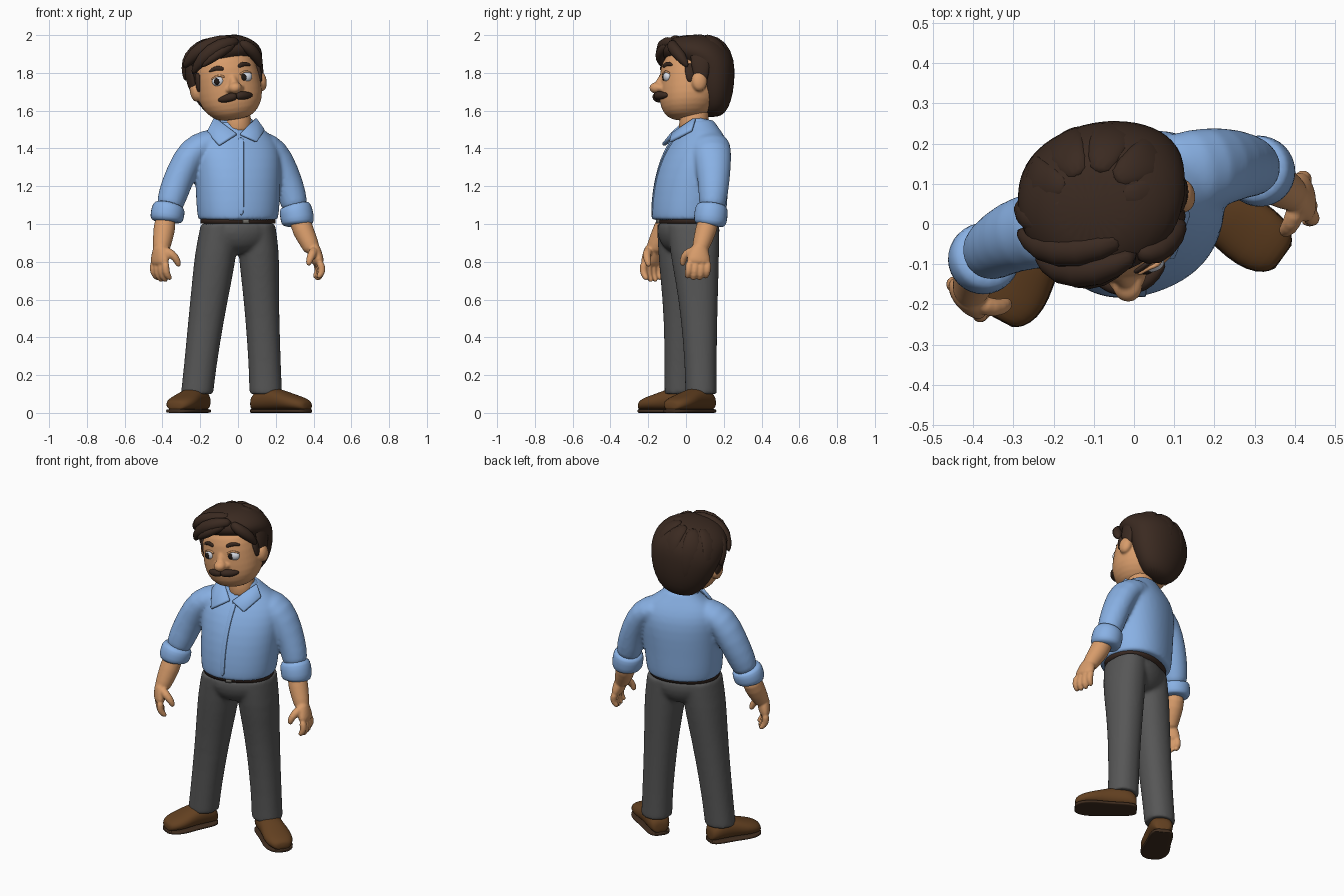
import bpy, bmesh, math
from mathutils import Vector, Matrix
from mathutils.bvhtree import BVHTree

if "Cube" in bpy.data.objects:
    bpy.data.objects.remove(bpy.data.objects["Cube"])


def colour(name, r, g, b):
    m = bpy.data.materials.new(name)
    m.diffuse_color = (r, g, b, 1)
    m.use_nodes = True
    m.node_tree.nodes["Principled BSDF"].inputs["Base Color"].default_value = m.diffuse_color
    return m


SKIN = colour("skin", 0.68, 0.33, 0.145)
SHIRT = colour("blue_cloth", 0.25, 0.44, 0.78)
PANTS = colour("grey_cloth", 0.095, 0.095, 0.095)
SHOE = colour("brown_leather", 0.125, 0.052, 0.015)
SOLE = colour("dark_sole", 0.052, 0.027, 0.014)
HAIR = colour("dark_hair", 0.043, 0.023, 0.015)
BELT = colour("belt_leather", 0.04, 0.022, 0.016)
WHITE = colour("eye_white", 0.72, 0.75, 0.82)
PUPIL = colour("pupil", 0.015, 0.01, 0.008)
METAL = colour("buckle_metal", 0.2, 0.19, 0.17)


def finish(name, bm, mat, M=None, sub=0):
    bmesh.ops.recalc_face_normals(bm, faces=bm.faces)
    me = bpy.data.meshes.new(name)
    bm.to_mesh(me)
    bm.free()
    me.materials.append(mat)
    for f in me.polygons:
        f.use_smooth = True
    ob = bpy.data.objects.new(name, me)
    bpy.context.collection.objects.link(ob)
    if M is not None:
        ob.matrix_world = M
    if sub:
        s = ob.modifiers.new("smooth", 'SUBSURF')
        s.levels = s.render_levels = sub
    return ob


def loft(name, rings, mat, side=(1, 0, 0), axis=None, p=2.0, n=16, crisp=False, M=None):
    """Skin through rings (x, y, z, r_side, r_other); axis fixes the ring normal."""
    bm = bmesh.new()
    pts = [Vector(r[:3]) for r in rings]
    loops = []
    for i, r in enumerate(rings):
        t = Vector(axis) if axis else pts[min(i + 1, len(pts) - 1)] - pts[max(i - 1, 0)]
        t.normalize()
        v = t.cross(Vector(side)).normalized()
        u = v.cross(t)
        loop = []
        for k in range(n):
            a = 2 * math.pi * k / n
            c, s = math.cos(a), math.sin(a)
            c = math.copysign(abs(c) ** (2 / p), c)
            s = math.copysign(abs(s) ** (2 / p), s)
            loop.append(bm.verts.new(pts[i] + u * (c * r[3]) + v * (s * r[-1])))
        loops.append(loop)
    for a, b in zip(loops, loops[1:]):
        for k in range(n):
            j = (k + 1) % n
            bm.faces.new((a[k], a[j], b[j], b[k]))
    caps = [bm.faces.new(loops[0]), bm.faces.new(loops[-1])]
    if crisp:
        cr = bm.edges.layers.float.new("crease_edge")
        for f in caps:
            for e in f.edges:
                e[cr] = 1.0
    return finish(name, bm, mat, M, 1)


def blob(name, c, r, mat, M=None):
    bm = bmesh.new()
    bmesh.ops.create_uvsphere(bm, u_segments=20, v_segments=12, radius=1)
    bmesh.ops.transform(bm, matrix=Matrix.Translation(c) @ Matrix.Diagonal((*r, 1)), verts=bm.verts)
    return finish(name, bm, mat, M)


def fuse(name, obs, mat, voxel, rounds):
    """Merge overlapping parts into one continuous skin."""
    bpy.context.view_layer.update()
    dg = bpy.context.evaluated_depsgraph_get()
    bm = bmesh.new()
    for ob in obs:
        me = bpy.data.meshes.new_from_object(ob.evaluated_get(dg), depsgraph=dg)
        me.transform(ob.matrix_world)
        bm.from_mesh(me)
    for ob in obs:
        bpy.data.objects.remove(ob)
    ob = finish(name, bm, mat)
    r = ob.modifiers.new("merge", 'REMESH')
    r.mode, r.voxel_size, r.use_smooth_shade = 'VOXEL', voxel, True
    s = ob.modifiers.new("blend", 'SMOOTH')
    s.factor, s.iterations = .5, rounds
    return ob


def surface(ob):
    """Return a function giving the front y of an object at x, z."""
    bpy.context.view_layer.update()
    tree = BVHTree.FromObject(ob, bpy.context.evaluated_depsgraph_get())

    def front(x, z):
        hit = tree.ray_cast(Vector((x, -1, z)), Vector((0, 1, 0)))[0]
        return hit.y if hit else -0.15
    return front


UP = (0, 0, 1)
YAW = math.radians(20)
ACROSS = (math.cos(YAW), math.sin(YAW), 0)

# Trousers: pelvis and two legs
parts = [loft("trouser_seat", [(-.01, .01, .84, .06, .08), (0, .01, .88, .15, .135),
         (0, .01, .95, .2, .16), (0, .01, 1.04, .197, .157)], PANTS, ACROSS, UP, 2.2, 24)]
legs = {"left": [(.147, .08, .1, .088, .085), (.142, .078, .25, .086, .085), (.129, .07, .5, .091, .097),
                 (.118, .058, .7, .1, .115), (.11, .045, .85, .111, .132), (.098, .04, 1.0, .1, .14)],
        "right": [(-.217, -.03, .1, .087, .085), (-.2, -.028, .25, .087, .087), (-.168, -.022, .5, .096, .096),
                  (-.138, -.02, .7, .106, .115), (-.117, -.018, .85, .113, .132), (-.098, -.015, 1.0, .1, .14)]}
for s, rings in legs.items():
    parts.append(loft(s + "_trouser_leg", rings, PANTS, (1, 0, 0), UP, 2.2, 20, True))
fuse("trousers", parts, PANTS, .01, 10)

# Belt and buckle
loft("belt", [(0, .01, 1.003, .202, .161), (0, .01, 1.04, .202, .161)], BELT, ACROSS, UP, 2.2, 24, True)
loft("buckle", [(.04, -.149, 1.003, .018, .006), (.04, -.149, 1.026, .018, .006)], METAL, ACROSS, UP, 5, 16, True)

# Shirt: body and sleeves flowing into each other
parts = [loft("shirt_body", [
    (0, .012, 1.022, .21, .188), (0, .014, 1.06, .219, .196), (0, .022, 1.18, .226, .193),
    (0, .04, 1.3, .232, .184), (-.005, .06, 1.4, .235, .16), (-.01, .068, 1.465, .2, .124),
    (-.01, .07, 1.515, .13, .092), (-.01, .065, 1.55, .09, .077)], SHIRT, ACROSS, UP, 2.2, 28, True)]
sleeves = {"right": [(-.08, .035, 1.44, .08, .07), (-.16, .01, 1.43, .095, .075), (-.24, -.015, 1.39, .1, .085),
                     (-.303, -.03, 1.27, .092, .083), (-.348, -.06, 1.15, .08), (-.372, -.08, 1.06, .07)],
           "left": [(.05, .095, 1.43, .1, .07), (.12, .125, 1.425, .11, .075), (.19, .14, 1.39, .105, .083),
                    (.25, .147, 1.27, .092, .078), (.288, .145, 1.15, .078), (.308, .135, 1.06, .07)]}
for s, rings in sleeves.items():
    parts.append(loft(s + "_sleeve", rings, SHIRT, (0, -1, 0)))
shirt = fuse("shirt", parts, SHIRT, .01, 8)
front = surface(shirt)
loft("shirt_placket", [(.015, front(.015, z), z, .016, .005)
     for z in (1.04, 1.12, 1.2, 1.28, 1.36, 1.42, 1.46)], SHIRT, (1, 0, 0), None, 4)

# Collar: back band and two pointed flaps
loft("collar_band", [(-.01, .07, 1.49, .125, .1), (-.012, .065, 1.535, .1, .088),
     (-.015, .075, 1.57, .092, .075)], SHIRT, ACROSS, (0, .25, 1), 2, 20)
flaps = {"right": [(-.125, .02, 1.565), (-.005, -.075, 1.475), (-.1, -.125, 1.415), (-.165, -.02, 1.485)],
         "left": [(.095, .05, 1.56), (.01, -.075, 1.475), (.1, -.085, 1.435), (.14, .03, 1.495)]}
for s, q in flaps.items():
    bm = bmesh.new()
    bm.faces.new([bm.verts.new(c) for c in q])
    ob = finish(s + "_collar_flap", bm, SHIRT)
    so = ob.modifiers.new("thickness", 'SOLIDIFY')
    so.thickness, so.offset = .02, 0
    ob.modifiers.new("soften", 'BEVEL').width = .006

# Rolled cuffs
cuffs = {"right": [(-.362, -.075, 1.105, .074), (-.366, -.08, 1.09, .09), (-.376, -.088, 1.04, .092),
                   (-.38, -.093, 1.015, .085), (-.38, -.093, 1.01, .055)],
         "left": [(.298, .138, 1.105, .074), (.302, .136, 1.09, .088), (.315, .13, 1.03, .092),
                  (.318, .127, .995, .085), (.318, .126, .99, .055)]}
for s, rings in cuffs.items():
    loft(s + "_rolled_cuff", rings, SHIRT, (0, -1, 0))


# Forearm with hand: palm, four curled fingers, thumb
def arm(s, forearm, wrist, w, inward, down):
    wrist, w, inward, down = Vector(wrist), Vector(w).normalized(), Vector(inward).normalized(), Vector(down).normalized()
    obs = [loft("forearm", forearm, SKIN, (0, -1, 0))]
    obs.append(loft("palm", [(*(wrist + down * d), a, b) for d, a, b in
                    ((-.02, .04, .036), (.03, .056, .036), (.07, .067, .034), (.1, .06, .026))], SKIN, w))
    for i in range(4):
        base = wrist + down * .075 + w * (i - 1.5) * .033
        k = .01 if i in (1, 2) else 0
        path = [base, base + down * .04, base + down * (.07 + k) + inward * .012, base + down * (.098 + k) + inward * .045]
        obs.append(loft("finger", [(*c, r) for c, r in zip(path, (.021, .022, .02, .013))], SKIN, w, n=10))
    base = wrist + down * .01 + w * .02
    path = [base, base + w * .045 + inward * .03 + down * .025, base + w * .053 + inward * .06 + down * .06,
            base + w * .05 + inward * .075 + down * .095]
    obs.append(loft("thumb", [(*c, r) for c, r in zip(path, (.027, .025, .021, .013))], SKIN, (0, 0, 1), n=10))
    fuse(s + "_hand_and_forearm", obs, SKIN, .006, 3)


arm("right", [(-.38, -.085, 1.05, .058), (-.392, -.12, .96, .06), (-.403, -.158, .89, .048), (-.41, -.175, .85, .045)],
    (-.41, -.178, .875), (.65, -.75, 0), (.75, .6, 0), (-.06, -.1, -1))
arm("left", [(.318, .125, 1.05, .058), (.345, .105, .96, .059), (.383, .08, .89, .047), (.397, .072, .85, .044)],
    (.398, .07, .875), (.2, -.98, 0), (-.98, -.2, 0), (.34, -.05, -1))

# Shoes with thin soles
PROFILE = ((0, .035, .06), (.008, .052, .085), (.035, .066, .11), (.09, .07, .128), (.16, .072, .115),
           (.22, .084, .092), (.28, .08, .075), (.318, .058, .058), (.33, .034, .045))
for s, heel, d, k in (("right", (-.185, .04), (-.47, -.883), .96), ("left", (.085, .125), (.81, -.586), 1.07)):
    at = [(heel[0] + d[0] * t * k, heel[1] + d[1] * t * k, w, h) for t, w, h in PROFILE]
    side = (-d[1], d[0], 0)
    loft(s + "_shoe", [(x, y, .012 + h / 2, w, h / 2) for x, y, w, h in at], SHOE, side, (*d, 0), 2.3)
    loft(s + "_sole", [(x, y, .01, w + .001, .01) for x, y, w, h in at], SOLE, side, (*d, 0), 5, 20, True)

# Neck and head
loft("neck", [(0, .03, 1.455, .085), (-.005, .044, 1.54, .077), (-.02, .05, 1.64, .078)], SKIN)
H = Matrix.Translation((-.053, .03, 1.75)) @ Matrix.Rotation(math.radians(10), 4, 'Z') \
    @ Matrix.Rotation(math.radians(-9), 4, 'Y')
head = loft("head", [(0, -.03, -.2, .06, .055), (0, -.032, -.184, .105, .102), (0, -.025, -.14, .15, .14),
            (0, -.015, -.08, .173, .16), (0, -.01, 0, .17, .162), (0, -.005, .08, .164, .16),
            (0, 0, .15, .135, .135), (0, 0, .19, .06, .06)], SKIN, (1, 0, 0), UP, 2.15, 24, M=H)
parts = [head, blob("nose", (0, -.188, -.03), (.037, .04, .031), SKIN, H),
         loft("nose_bridge", [(0, -.145, .05, .014), (0, -.166, .01, .022), (0, -.18, -.03, .03)], SKIN, M=H)]
for m in (1, -1):
    parts.append(blob("ear", (m * .178, .01, -.022), (.03, .042, .054), SKIN, H))
    parts.append(blob("nostril_wing", (m * .03, -.17, -.036), (.018, .022, .017), SKIN, H))
face = surface(head)

# Eyes, eyebrows, moustache, sideburns
for s, m in (("left", 1), ("right", -1)):
    ex, ez = m * .074, .018
    eye = blob(s + "_eye", (ex, face(ex, ez) + .011, ez), (.035, .022, .028), WHITE, H)
    ball = surface(eye)
    px = ex - .013
    blob(s + "_pupil", (px, ball(px, ez) + .002, ez), (.015, .007, .018), PUPIL, H)
    loft(s + "_eyelid", [(m * x, min(face(m * x, z), ball(m * x, z) if abs(x - .074) < .03 else 1) - .001, z, .006)
         for x, z in ((.04, .034), (.056, .044), (.076, .047), (.094, .042), (.108, .031))], SKIN, UP, n=8, M=H)
    loft(s + "_eyebrow", [(m * x, face(m * x, z) - .002, z, r, .008) for x, z, r in
         ((.038, .076, .009), (.06, .086, .014), (.085, .088, .013), (.115, .074, .006))], HAIR, UP, n=10, M=H)
    loft(s + "_moustache", [(m * x, y, z, r) for x, y, z, r in
         ((-.005, -.192, -.073, .02), (.03, -.187, -.074, .025), (.065, -.168, -.081, .021),
          (.095, -.145, -.082, .008))], HAIR, UP, n=10, M=H)
    loft(s + "_sideburn", [(m * .16, -.035, .08, .035, .018), (m * .166, -.035, .02, .03, .016),
         (m * .166, -.035, -.03, .018, .012)], HAIR, (0, 1, 0), n=10, M=H)
fuse("head_skin", parts, SKIN, .007, 3)

# Hair cap with layered locks
loft("hair_cap", [(0, .11, -.185, .07, .045), (0, .11, -.14, .13, .085), (0, .107, -.06, .177, .112),
     (0, .102, .02, .2, .126), (0, .088, .08, .212, .14), (0, .045, .125, .216, .178),
     (-.005, .02, .17, .206, .184), (-.01, .015, .215, .164, .152), (-.012, .015, .252, .085, .085)],
     HAIR, (1, 0, 0), UP, 2.0, 24, M=H)
locks = [[(.08, -.11, .21, .025), (-.03, -.145, .21, .043), (-.14, -.125, .155, .042), (-.2, -.07, .07, .01)],
         [(.06, -.07, .22, .03), (-.07, -.09, .222, .043), (-.17, -.06, .18, .042), (-.228, 0, .11, .012)],
         [(.05, -.125, .2, .02), (-.03, -.158, .175, .03), (-.1, -.152, .14, .026), (-.15, -.125, .105, .008)],
         [(-.12, -.02, .2, .03), (-.175, .02, .17, .045), (-.205, .05, .1, .03), (-.215, .06, .04, .008)],
         [(.07, -.11, .205, .02), (.115, -.125, .175, .036), (.165, -.08, .11, .034), (.178, -.05, .05, .01)]]
for rings in locks:
    loft("fringe_lock", rings, HAIR, (0, 1, 0), n=10, M=H)
for i in range(6):
    a = math.radians(-10 + 40 * i)
    c, s = math.cos(a), math.sin(a)
    loft("back_lock", [(r * c - .005, .047 + q * s, z, w, .02) for r, q, z, w in
         ((.06, .05, .24, .03), (.16, .13, .2, .055), (.198, .165, .11, .06), (.19, .163, .01, .045),
          (.17, .15, -.06, .02))], HAIR, (-s, c, 0), n=10, M=H)
